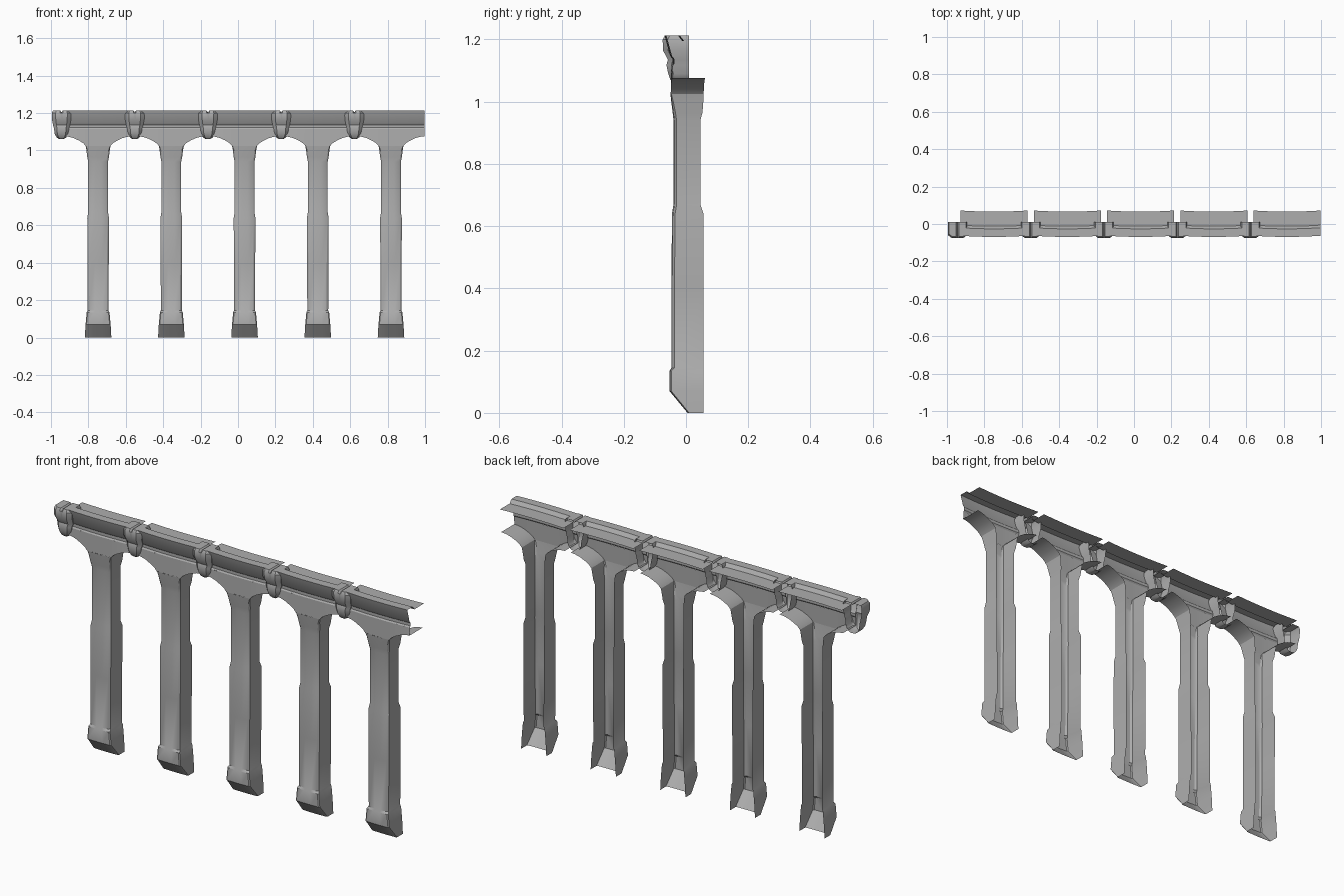
import bpy, bmesh, math

if "Cube" in bpy.data.objects:
    bpy.data.objects.remove(bpy.data.objects["Cube"])

PITCH = 0.3915
HALF = 0.179          # half length of one rail section
BOW = 0.006           # rail sections bow gently to the front

stone = bpy.data.materials.new("dark_grey")
stone.diffuse_color = (0.42, 0.42, 0.42, 1)
stone.use_nodes = True
stone.node_tree.nodes["Principled BSDF"].inputs["Base Color"].default_value = stone.diffuse_color


def bow(x):
    return 0.003 - BOW * (1 - (x / HALF) ** 2)


def strips(name, grids, x0):
    """Make one object from lofted grids (lists of equal-length point rows)."""
    bm = bmesh.new()
    for rows in grids:
        vs = [[bm.verts.new(p) for p in row] for row in rows]
        for a, b in zip(vs, vs[1:]):
            for i in range(len(a) - 1):
                bm.faces.new((a[i], a[i + 1], b[i + 1], b[i]))
    bmesh.ops.remove_doubles(bm, verts=bm.verts, dist=0.0002)
    bmesh.ops.recalc_face_normals(bm, faces=bm.faces)
    me = bpy.data.meshes.new(name)
    bm.to_mesh(me)
    bm.free()
    me.materials.append(stone)
    ob = bpy.data.objects.new(name, me)
    ob.location.x = x0
    bpy.context.collection.objects.link(ob)
    # smooth the gentle curves, keep the carved edges sharp
    bpy.ops.object.select_all(action='DESELECT')
    ob.select_set(True)
    bpy.context.view_layer.objects.active = ob
    bpy.ops.object.shade_smooth_by_angle(angle=math.radians(32))
    return ob


# Column levels from the ground: z, half width, front y, back y, edge chamfer
LEVELS = [(0.0, 0.071, 0.005, 0.056, 0.005), (0.07, 0.067, -0.053, 0.056, 0.006),
          (0.135, 0.061, -0.053, 0.056, 0.006), (0.145, 0.056, -0.047, 0.056, 0.010),
          (0.40, 0.057, -0.047, 0.056, 0.010), (0.64, 0.058, -0.045, 0.056, 0.010),
          (0.67, 0.053, -0.040, 0.046, 0.010), (0.94, 0.053, -0.040, 0.046, 0.010),
          (0.965, 0.058, -0.043, 0.053, 0.009), (1.005, 0.063, -0.048, 0.056, 0.006),
          (1.025, 0.067, -0.050, 0.056, 0.003)]


def column(x0):
    rows = []
    for z, w, f, b, c in LEVELS:
        half = [(-w, b), (-w, f + c), (-w + 0.9 * c, f + 0.3 * c), (-0.3 * w, f)]
        row = half + [(-x, y) for x, y in reversed(half)]
        rows.append([(x, y, z) for x, y in row])
    strips("column", [rows], x0)


# Arch underside (x, z) from the column out to the end of the section
ARCH = [(0.067, 1.025), (0.078, 1.038), (0.102, 1.053), (0.13, 1.066),
        (0.155, 1.073), (HALF, 1.076)]


def arch(x0):
    grids = []
    for s in (-1, 1):
        grids.append([[(s * x, -0.047 + bow(x), z), (s * x, 0.059 + bow(x), z)]
                      for x, z in ARCH])
    line = [(-x, z) for x, z in reversed(ARCH)] + ARCH
    grids.append([[(x, -0.047 + bow(x), z), (x, -0.045 + bow(x), 1.115)]
                  for x, z in line])
    strips("arch_and_spandrel", grids, x0)


# Rail cross-section (y, z): back shelf, raised lip, sloped face, moulding
RAIL = [(0.069, 1.195), (-0.009, 1.195), (-0.023, 1.213), (-0.066, 1.213),
        (-0.048, 1.147), (-0.040, 1.137), (-0.040, 1.122), (-0.045, 1.115)]


def rail(x0):
    xs = [-HALF + 2 * HALF * i / 6 for i in range(7)]
    strips("rail", [[[(x, y + bow(x), z) for y, z in RAIL] for x in xs]], x0)


# Clasp levels from the top: z, half width, front y
CLASP = [(1.213, 0.046, -0.068), (1.200, 0.052, -0.075), (1.165, 0.051, -0.074),
         (1.135, 0.045, -0.058), (1.118, 0.040, -0.063), (1.090, 0.037, -0.057),
         (1.070, 0.026, -0.050), (1.061, 0.012, -0.040)]


def clasp(x0):
    back = 0.010
    rows = []
    for k, (z, w, f) in enumerate(CLASP):
        dip = 0.010 if k == 0 else 0.0
        half = [(-w, back, z), (-w, f + 0.016, z), (-0.6 * w, f, z), (-0.15 * w, f, z)]
        row = half + [(0, f + dip, z - dip * 0.9)]
        rows.append(row + [(-x, y, h) for x, y, h in reversed(half)])
    top = rows[0][1:-1]
    bottom = rows[-1][1:-1]
    caps = [[r, [(x, back, z) for x, y, z in r]] for r in (top, bottom)]
    strips("clasp", [rows] + caps, x0)


# Five identical bays
for i in range(5):
    cx = -0.748 + PITCH * i
    column(cx)
    arch(cx)
    rail(cx)
    clasp(cx - PITCH / 2)
